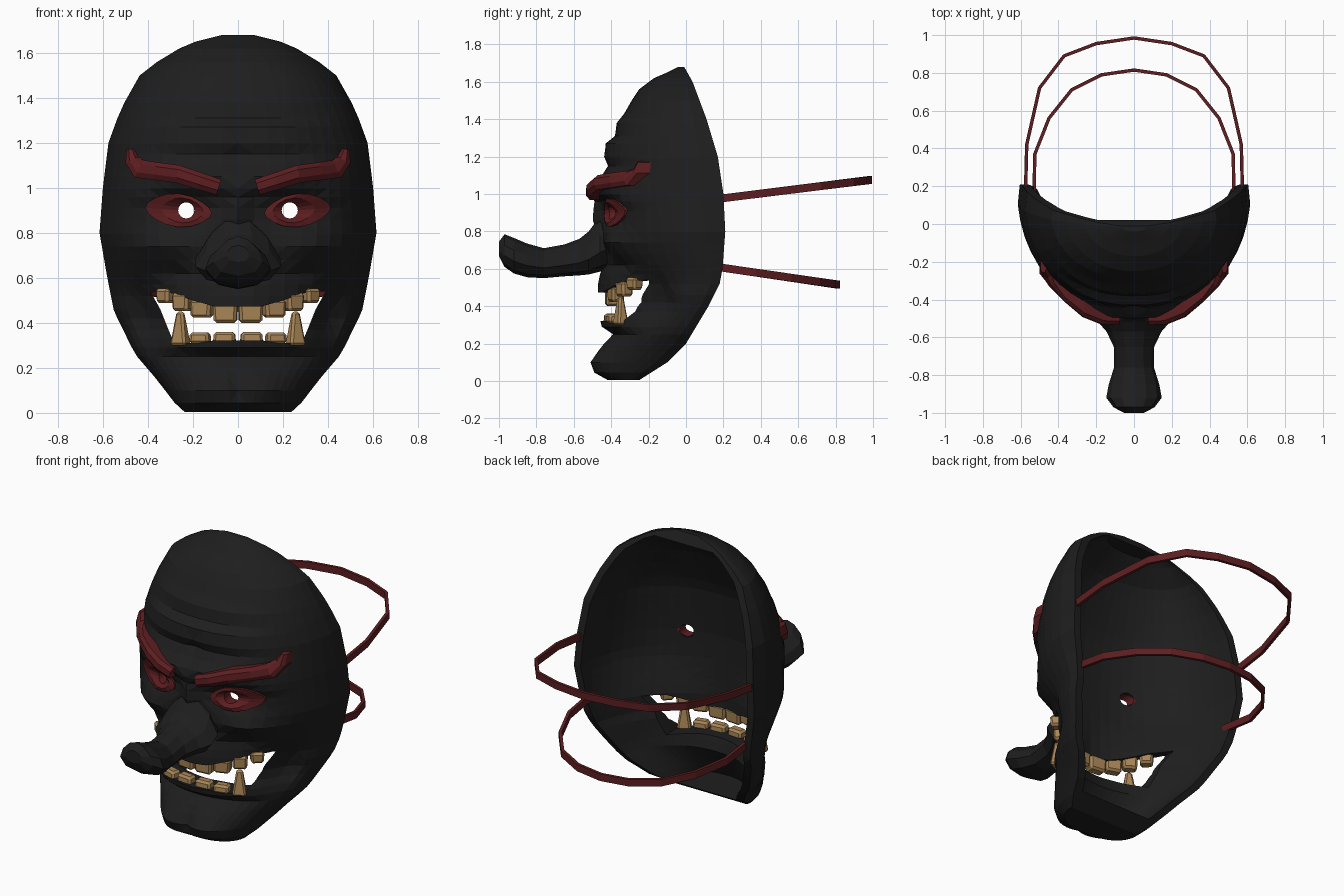
import bpy, bmesh, math
from mathutils import Matrix, Vector

if "Cube" in bpy.data.objects:
    bpy.data.objects.remove(bpy.data.objects["Cube"], do_unlink=True)


def material(name, colour):
    mat = bpy.data.materials.new(name)
    mat.use_nodes = True
    mat.diffuse_color = (*colour, 1)
    bsdf = mat.node_tree.nodes["Principled BSDF"]
    bsdf.inputs["Base Color"].default_value = (*colour, 1)
    bsdf.inputs["Roughness"].default_value = .8
    return mat


BLACK = material("matte black", (.013, .013, .013))
RED = material("dark red", (.11, .013, .015))
GOLD = material("old gold", (.40, .24, .095))


def finish(name, bm, mat):
    bmesh.ops.recalc_face_normals(bm, faces=bm.faces)
    mesh = bpy.data.meshes.new(name)
    bm.to_mesh(mesh)
    bm.free()
    mesh.materials.append(mat)
    obj = bpy.data.objects.new(name, mesh)
    bpy.context.collection.objects.link(obj)
    return obj


def loft(name, rings, mat, cyclic=False):
    """Skin equal rings of points, capped at both ends or joined in a loop."""
    bm = bmesh.new()
    rows = [[bm.verts.new(p) for p in ring] for ring in rings]
    pairs = list(zip(rows, rows[1:]))
    if cyclic:
        pairs.append((rows[-1], rows[0]))
    else:
        bm.faces.new(rows[0])
        bm.faces.new(rows[-1])
    n = len(rows[0])
    for a, b in pairs:
        for i in range(n):
            j = (i + 1) % n
            bm.faces.new((a[i], a[j], b[j], b[i]))
    return finish(name, bm, mat)


def lerp(table, z):
    """Read a (z, value) profile at height z."""
    if z <= table[0][0]:
        return table[0][1]
    for (a, p), (b, q) in zip(table, table[1:]):
        if z <= b:
            return p + (q - p) * (z - a) / (b - a)
    return table[-1][1]


# Profiles over height: half width, rear rim, carved centre line, plain sides, squareness
WIDTH = [(.005, .24), (.04, .28), (.15, .365), (.26, .46), (.45, .555), (.6, .585), (.8, .62),
         (1, .605), (1.2, .58), (1.35, .525), (1.5, .44), (1.6, .31), (1.65, .19), (1.68, .07)]
RIM = [(.005, -.25), (.1, -.1), (.2, 0), (.4, .12), (.52, .18), (.6, .195), (.8, .21),
       (1, .2), (1.2, .17), (1.4, .11), (1.6, .035), (1.68, -.01)]
FRONT = [(.005, -.42), (.045, -.49), (.1, -.505), (.16, -.47), (.2, -.44), (.25, -.39),
         (.29, -.45), (.33, -.46), (.37, -.42), (.42, -.43), (.46, -.47), (.52, -.47),
         (.57, -.46), (.62, -.44), (.68, -.44), (.74, -.45), (.8, -.45), (.86, -.45),
         (.91, -.45), (.96, -.46), (1, -.49), (1.05, -.49), (1.1, -.45), (1.15, -.42),
         (1.2, -.44), (1.27, -.43), (1.31, -.38), (1.38, -.37), (1.43, -.33), (1.5, -.29),
         (1.56, -.25), (1.62, -.17), (1.65, -.1), (1.68, -.04)]
PLAIN = [(.005, -.42), (.1, -.48), (.3, -.44), (.5, -.45), (1, -.47), (1.2, -.42),
         (1.4, -.35), (1.5, -.29), (1.62, -.17), (1.68, -.04)]
INNER = [(.05, -.4), (.25, -.29), (.45, -.37), (.9, -.375), (1.2, -.34), (1.5, -.2), (1.62, -.07)]
SQUARE = [(0, 2.4), (.2, 2.1), (.4, 1.68), (.55, 1.7), (.75, 2.2), (1, 2.3), (1.3, 2.3), (1.68, 2)]

# Swellings and hollows: x, z, x spread, z spread, height
BUMPS = [(.35, .73, .13, .06, .055), (.26, .9, .13, .06, -.06), (.26, 1.05, .18, .04, .025),
         (.27, .61, .07, .04, -.03), (0, .88, .05, .11, .05), (.13, .1, .08, .06, .02),
         (0, .1, .03, .08, -.02), (0, 1.13, .04, .07, -.02), (.43, .97, .06, .03, .02),
         (.42, .43, .08, .12, -.16)]


def curve_depth(x, z, width, front):
    n = lerp(SQUARE, z)
    c = max(0, 1 - min(1, abs(x) / width) ** n) ** (1 / n)
    return lerp(RIM, z) - (lerp(RIM, z) - front) * c, c


def face_y(x, z):
    """Depth of the outer face at a given x and z."""
    plain = lerp(PLAIN, z)
    front = plain + (lerp(FRONT, z) - plain) * math.exp(-(x / .38) ** 4)
    y, c = curve_depth(x, z, lerp(WIDTH, z), front)
    for bx, bz, sx, sz, h in BUMPS:
        y -= h * min(1, 2 * c) * c * math.exp(-((abs(x) - bx) / sx) ** 2 - ((z - bz) / sz) ** 2)
    return y


# Mask shell: carved outer face, plain inner bowl and a flat rim
COLS = 26
bm = bmesh.new()
outer, inner = [], []
for z, _ in FRONT:
    zi = .06 + z * .93
    w, wi = lerp(WIDTH, z), lerp(WIDTH, zi) - .06
    out_row, in_row = [], []
    for k in range(COLS + 1):
        s = math.sin(math.pi * (k / COLS - .5))
        edge = .975 if k in (0, COLS) else 1
        out_row.append(bm.verts.new((w * s * edge, face_y(w * s, z), z)))
        y = curve_depth(wi * s, zi, wi, lerp(INNER, zi))[0]
        in_row.append(bm.verts.new((wi * s, y, zi)))
    outer.append(out_row)
    inner.append(in_row)
for grid in (outer, inner):
    for a, b in zip(grid, grid[1:]):
        for k in range(COLS):
            bm.faces.new((a[k], a[k + 1], b[k + 1], b[k]))
    bm.faces.new(grid[0])
    bm.faces.new(grid[-1])
for e in (0, -1):
    for i in range(len(outer) - 1):
        bm.faces.new((outer[i][e], outer[i + 1][e], inner[i + 1][e], inner[i][e]))
    bm.faces.new((outer[e][0], outer[e][-1], inner[e][-1], inner[e][0]))
bmesh.ops.triangulate(bm, faces=bm.faces)
mask = finish("mask_shell", bm, BLACK)


def cut(target, outline):
    """Cut a straight hole from front to back through the target."""
    rings = [[(x, y, z) for x, z in outline] for y in (-.9, .05)]
    cutter = loft("hole_cutter", rings, BLACK)
    cutter.hide_render = True
    mod = target.modifiers.new("hole", "BOOLEAN")
    mod.operation, mod.solver, mod.object = "DIFFERENCE", "EXACT", cutter
    bpy.context.view_layer.objects.active = target
    bpy.ops.object.modifier_apply(modifier=mod.name)
    bpy.data.objects.remove(cutter, do_unlink=True)


# Snarling mouth opening
half = [(.1, .472), (.2, .5), (.3, .535), (.39, .54), (.345, .46), (.305, .36), (.28, .305), (.1, .322)]
cut(mask, half + [(-x, z) for x, z in reversed(half)])

# Eyes: bulging almonds around an open pupil
EYE_X, EYE_Z, SIDES = .23, .9, 16
for side, tag in ((1, "left"), (-1, "right")):
    def circle(r):
        return [(side * (EYE_X + r * math.cos(a)), EYE_Z + r * math.sin(a)) for a in angles]

    angles = [math.tau * i / SIDES for i in range(SIDES)]
    cut(mask, circle(.039))
    almond = []
    for a in angles:
        c, s = math.cos(a), math.sin(a)
        almond.append((side * (.265 + .148 * c), EYE_Z + .012 * c + .075 * s * (1 - .25 * c * c)))
    pupil = circle(.036)
    middle = [((p[0] + q[0]) / 2, (p[1] + q[1]) / 2) for p, q in zip(almond, pupil)]
    layers = [(almond, .025), (almond, -.012), (middle, -.03), (pupil, -.025), (pupil, .035)]
    loft(tag + "_eye", [[(x, face_y(x, z) + d, z) for x, z in ring] for ring, d in layers],
         RED, cyclic=True)

# Brows: heavy ridges with an upturned outer tip
BROW = [(.085, 1.003, .036), (.17, 1.03, .038), (.27, 1.062, .04), (.37, 1.075, .04),
        (.44, 1.085, .043), (.47, 1.125, .033), (.48, 1.172, .016)]
for side, tag in ((1, "left"), (-1, "right")):
    rings = []
    for i, (x, z, h) in enumerate(BROW):
        a, b = BROW[max(i - 1, 0)], BROW[min(i + 1, len(BROW) - 1)]
        along = Vector((b[0] - a[0], b[1] - a[1])).normalized()
        y = face_y(x, z)
        rings.append([(side * (x - along.y * h * u), y + d, z + along.x * h * u)
                      for u, d in ((-1, .05), (-1, -.025), (-.4, -.045), (.5, -.045), (1, -.025), (1, .05))])
    loft(tag + "_brow", rings, RED)

# Long nose: y, top, bottom, half width, taper towards the bridge
NOSE = [(-.38, .95, .61, .11, .6), (-.46, .88, .585, .16, .6), (-.52, .8, .57, .165, .5),
        (-.57, .76, .565, .13, .4), (-.65, .73, .56, .1, .25), (-.76, .71, .55, .1, .2),
        (-.85, .735, .555, .125, .25), (-.92, .765, .575, .135, .3), (-.97, .785, .61, .1, .3),
        (-1, .745, .67, .05, .2)]
rings = []
for y, top, low, w, taper in NOSE:
    ring = []
    for i in range(10):
        a = math.tau * (i + .5) / 10
        s = math.sin(a)
        ring.append((w * math.cos(a) * (1.05 - taper * s), y, (top + low) / 2 + (top - low) / 2 * s))
    rings.append(ring)
loft("long_nose", rings, BLACK)


def tooth(name, x, y, z, w, h, turn, tip):
    """Bevelled block, narrowed at its top by the tip factor."""
    bm = bmesh.new()
    bmesh.ops.create_cube(bm, size=1)
    for v in bm.verts:
        if v.co.z > 0:
            v.co.x *= tip
            v.co.y *= tip
        v.co = Vector((v.co.x * w, v.co.y * .065, v.co.z * h))
    bmesh.ops.bevel(bm, geom=bm.edges[:], offset=.012 * min(1, tip * 2), segments=1, affect="EDGES")
    bm.transform(Matrix.Translation((x, y, z)) @ Matrix.Rotation(turn, 4, "Z"))
    finish(name, bm, GOLD)


# Teeth: x, y, z, width, height, turn in degrees
UPPER = [(.056, -.395, .443, .1, .085, 6), (.16, -.375, .463, .09, .08, 20),
         (.245, -.33, .492, .078, .08, 32), (.32, -.275, .52, .07, .065, 42)]
LOWER = [(.06, -.405, .335, .1, .05, 5), (.168, -.39, .333, .092, .05, 15)]
for side, tag in ((1, "left"), (-1, "right")):
    for row, teeth, tip in (("upper", UPPER, 1.1), ("lower", LOWER, .92)):
        for i, (x, y, z, w, h, turn) in enumerate(teeth):
            tooth(f"{tag}_{row}_tooth_{i}", side * x, y, z, w, h, side * math.radians(turn), tip)
    tooth(tag + "_fang", side * .256, -.35, .375, .08, .15, side * .5, .42)

# Straps: flat bands looping behind the head
UPPER_STRAP = [(.575, .14), (.568, .42), (.5, .72), (.37, .89), (.2, .955)]
LOWER_STRAP = [(.53, .13), (.525, .37), (.45, .56), (.33, .71), (.17, .79)]
for name, path, back, z0, z1 in (("upper_strap", UPPER_STRAP, .985, .97, 1.075),
                                 ("lower_strap", LOWER_STRAP, .815, .615, .515)):
    path = path + [(0, back)] + [(-x, y) for x, y in reversed(path)]
    rings = []
    for i, (x, y) in enumerate(path):
        a, b = path[max(i - 1, 0)], path[min(i + 1, len(path) - 1)]
        n = Vector((b[1] - a[1], a[0] - b[0])).normalized() * .009
        z = z0 + (z1 - z0) * (y - path[0][1]) / (back - path[0][1])
        rings.append([(x + n.x * u, y + n.y * u, z + v * .021)
                      for u, v in ((-1, -1), (1, -1), (1, 1), (-1, 1))])
    loft(name, rings, RED)
